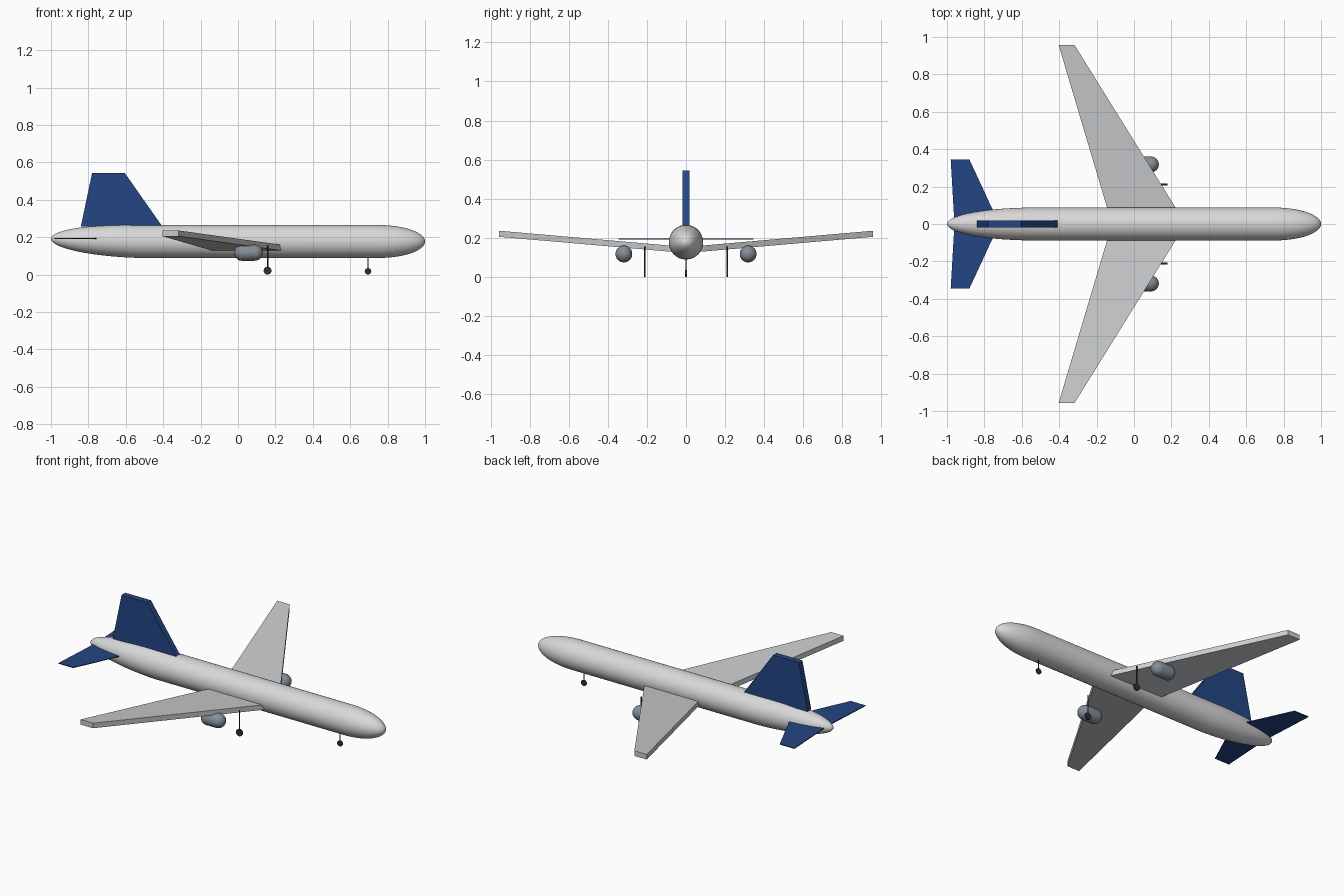
import bpy, bmesh
from math import sin, cos, pi, radians
from mathutils import Vector, Matrix

cube = bpy.data.objects.get("Cube")
if cube:
    bpy.data.objects.remove(cube)


def material(name, color):
    m = bpy.data.materials.new(name)
    m.use_nodes = True
    rgba = (*color, 1)
    m.diffuse_color = rgba
    bsdf = next(n for n in m.node_tree.nodes if n.type == 'BSDF_PRINCIPLED')
    bsdf.inputs["Base Color"].default_value = rgba
    return m


white = material("body_white", (0.69, 0.69, 0.7))
silver = material("wing_grey", (0.59, 0.6, 0.61))
blue = material("tail_blue", (0.017, 0.06, 0.23))
steel = material("engine_steel", (0.23, 0.27, 0.31))
rubber = material("gear_dark", (0.03, 0.03, 0.035))


def finish(name, bm, mat, smooth=False):
    bmesh.ops.recalc_face_normals(bm, faces=bm.faces)
    mesh = bpy.data.meshes.new(name)
    bm.to_mesh(mesh)
    bm.free()
    mesh.materials.append(mat)
    ob = bpy.data.objects.new(name, mesh)
    bpy.context.collection.objects.link(ob)
    if smooth:
        bpy.ops.object.select_all(action='DESELECT')
        ob.select_set(True)
        bpy.context.view_layer.objects.active = ob
        bpy.ops.object.shade_smooth_by_angle(angle=radians(40))
    return ob


def capsule(name, mat, x0, x1, radius, back, front, y, z, rise=0, sides=48, steps=14):
    """Tube along x with elliptical ends; rise lifts the back tip."""
    stations = []
    for i in range(steps):
        a = pi / 2 * i / steps
        stations.append((x0 + back * (1 - cos(a)), radius * sin(a), rise * cos(a)))
    stations.append((x0 + back, radius, 0))
    for i in range(steps + 1):
        a = pi / 2 * i / steps
        stations.append((x1 - front * (1 - sin(a)), radius * cos(a), 0))
    bm = bmesh.new()
    rings = []
    for x, r, dz in stations:
        rings.append([bm.verts.new((x, y + r * cos(2 * pi * k / sides),
                                    z + dz + r * sin(2 * pi * k / sides)))
                      for k in range(sides)])
    for a, b in zip(rings, rings[1:]):
        for k in range(sides):
            j = (k + 1) % sides
            bm.faces.new((a[k], a[j], b[j], b[k]))
    bmesh.ops.remove_doubles(bm, verts=bm.verts, dist=1e-5)
    return finish(name, bm, mat, True)


def slab(name, mat, outline, offset):
    """Flat panel: the outline extruded along offset."""
    bm = bmesh.new()
    lower = [bm.verts.new(p) for p in outline]
    upper = [bm.verts.new(Vector(p) + Vector(offset)) for p in outline]
    bm.faces.new(lower)
    bm.faces.new(upper)
    for i in range(len(lower)):
        j = (i + 1) % len(lower)
        bm.faces.new((lower[i], lower[j], upper[j], upper[i]))
    return finish(name, bm, mat)


def rod(name, mat, centre, radius, depth, axis='Z', sides=20):
    bm = bmesh.new()
    turn = Matrix.Rotation(pi / 2, 4, 'X') if axis == 'Y' else Matrix()
    bmesh.ops.create_cone(bm, cap_ends=True, segments=sides, radius1=radius,
                          radius2=radius, depth=depth,
                          matrix=Matrix.Translation(centre) @ turn)
    return finish(name, bm, mat, True)


def gear(prefix, x, y, top, strut_r, wheel_r, width):
    rod(prefix + "_strut", rubber, (x, y, (top + wheel_r) / 2), strut_r, top - wheel_r, sides=12)
    rod(prefix + "_wheel", rubber, (x, y, wheel_r), wheel_r, width, 'Y')


# Body
capsule("fuselage", white, -1, 1, 0.088, 0.47, 0.25, 0, 0.177, rise=0.014)

# Upright fin
slab("tail_fin", blue, [(-0.84, -0.018, 0.258), (-0.405, -0.018, 0.258),
                        (-0.605, -0.018, 0.543), (-0.78, -0.018, 0.543)], (0, 0.036, 0))

# Parts on both sides
for side, s in (("left", 1), ("right", -1)):
    slab(side + "_wing", silver, [(-0.118, 0, 0.122), (0.277, 0, 0.122),
                                  (-0.318, s * 0.957, 0.205), (-0.403, s * 0.957, 0.205)],
         (0, 0, 0.031))
    slab(side + "_stabilizer", blue, [(-0.96, 0, 0.191), (-0.72, 0, 0.191),
                                      (-0.88, s * 0.345, 0.191), (-0.98, s * 0.345, 0.191)],
         (0, 0, 0.005))
    capsule(side + "_engine", steel, -0.02, 0.133, 0.043, 0.04, 0.045, s * 0.318, 0.117,
            sides=32, steps=8)
    gear(side + "_gear", 0.158, s * 0.211, 0.155, 0.004, 0.021, 0.01)

# Nose gear
gear("nose_gear", 0.695, 0, 0.11, 0.003, 0.0175, 0.008)
